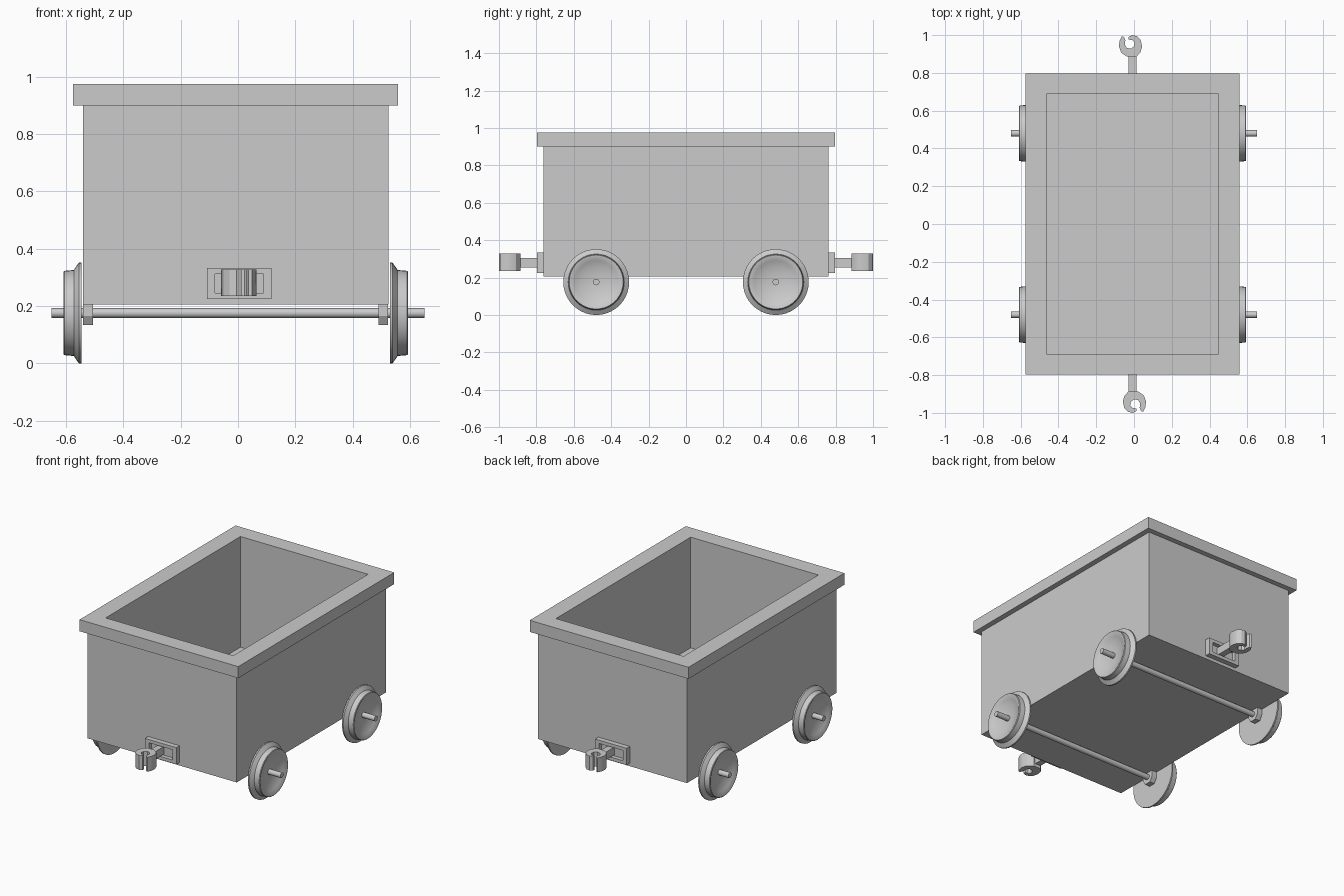
import bpy, bmesh
from math import pi, sin, cos
from mathutils import Matrix, Vector

if "Cube" in bpy.data.objects:
    bpy.data.objects.remove(bpy.data.objects["Cube"])

CX = -0.008          # body centre line
WHEEL_R = 0.176      # also the axle height
AXLE_Y = 0.48


def finish(name, bm, matrix, smooth=False):
    bm.transform(matrix)
    bmesh.ops.recalc_face_normals(bm, faces=bm.faces)
    mesh = bpy.data.meshes.new(name)
    bm.to_mesh(mesh)
    bm.free()
    ob = bpy.data.objects.new(name, mesh)
    bpy.context.collection.objects.link(ob)
    if smooth:
        bpy.ops.object.select_all(action='DESELECT')
        ob.select_set(True)
        bpy.context.view_layer.objects.active = ob
        bpy.ops.object.shade_smooth_by_angle(angle=pi / 6)
    return ob


def loft(name, rings, matrix, smooth=False):
    """Bridge successive rings of points and cap both ends."""
    bm = bmesh.new()
    loops = [[bm.verts.new(p) for p in ring] for ring in rings]
    n = len(loops[0])
    for a, b in zip(loops, loops[1:]):
        for i in range(n):
            j = (i + 1) % n
            bm.faces.new((a[i], a[j], b[j], b[i]))
    bm.faces.new(loops[0])
    bm.faces.new(loops[-1])
    return finish(name, bm, matrix, smooth)


def rect(hx, hy, z):
    return [(-hx, -hy, z), (hx, -hy, z), (hx, hy, z), (-hx, hy, z)]


def circle(x, r, n):
    return [(x, r * cos(2 * pi * i / n), r * sin(2 * pi * i / n)) for i in range(n)]


def prism(name, pts, z0, z1, matrix, smooth=False):
    return loft(name, [[(x, y, z) for x, y in pts] for z in (z0, z1)], matrix, smooth)


center = Matrix.Translation((CX, 0, 0))

# Open tub with overhanging rim and inner floor
loft("tub", [rect(*r) for r in (
    (0.533, 0.763, 0.205), (0.533, 0.763, 0.9), (0.567, 0.796, 0.9),
    (0.567, 0.796, 0.975), (0.456, 0.688, 0.975), (0.456, 0.688, 0.26))], center)

# Flanged wheel section (x, radius), ending in a dished outer face
WHEEL = [(0.538, 0.176), (0.547, 0.176), (0.565, 0.15), (0.598, 0.147),
         (0.601, 0.144), (0.601, 0.137), (0.589, 0.115), (0.578, 0.085),
         (0.571, 0.05), (0.568, 0.018)]
BRACKET = [(-0.04, 0.21), (0.04, 0.21), (0.04, 0.165), (0.022, 0.135),
           (-0.022, 0.135), (-0.04, 0.165)]
yz_to_x = Matrix(((0, 0, 1, 0), (1, 0, 0, 0), (0, 1, 0, 0), (0, 0, 0, 1)))

for end, ys in (("front", -1), ("rear", 1)):
    at = Matrix.Translation((0, ys * AXLE_Y, WHEEL_R))
    loft(f"{end}_axle", [circle(x, 0.017, 20) for x in (-0.65, 0.65)], at, True)
    for side, xs in (("left", -1), ("right", 1)):
        mirror = Matrix.Diagonal((xs, 1, 1, 1))
        loft(f"{end}_{side}_wheel", [circle(x, r, 40) for x, r in WHEEL],
             center @ at @ mirror, True)
        prism(f"{end}_{side}_axle_bracket", BRACKET, 0.498, 0.532,
              center @ Matrix.Translation((0, ys * AXLE_Y, 0)) @ mirror @ yz_to_x)

# Couplers: framed plate, shank and open claw, turned 180 degrees for the rear
CLAW = [(-0.02, -0.885), (-0.043, -0.91), (-0.051, -0.94), (-0.043, -0.975),
        (-0.022, -0.995), (0.002, -1.0), (0.02, -0.99), (0.02, -0.976),
        (0.0, -0.974), (-0.012, -0.96), (-0.008, -0.94), (0.01, -0.928),
        (0.03, -0.932), (0.041, -0.95), (0.038, -0.972), (0.045, -0.99),
        (0.056, -0.994), (0.068, -0.97), (0.072, -0.94), (0.06, -0.908),
        (0.03, -0.886)]
SHANK = [(-0.02, -0.75), (0.02, -0.75), (0.02, -0.9), (-0.02, -0.9)]
for end, angle in (("front", 0), ("rear", pi)):
    turn = center @ Matrix.Rotation(angle, 4, 'Z')
    plate_at = turn @ Matrix.Translation((0.0125, 0, 0.279)) @ Matrix.Rotation(pi / 2, 4, 'X')
    loft(f"{end}_coupler_plate", [rect(*r) for r in (
        (0.113, 0.054, 0.755), (0.113, 0.054, 0.796),
        (0.085, 0.033, 0.796), (0.085, 0.033, 0.77))], plate_at)
    prism(f"{end}_coupler_shank", SHANK, 0.254, 0.304, turn)
    prism(f"{end}_coupler_claw", CLAW, 0.235, 0.328, turn, True)
